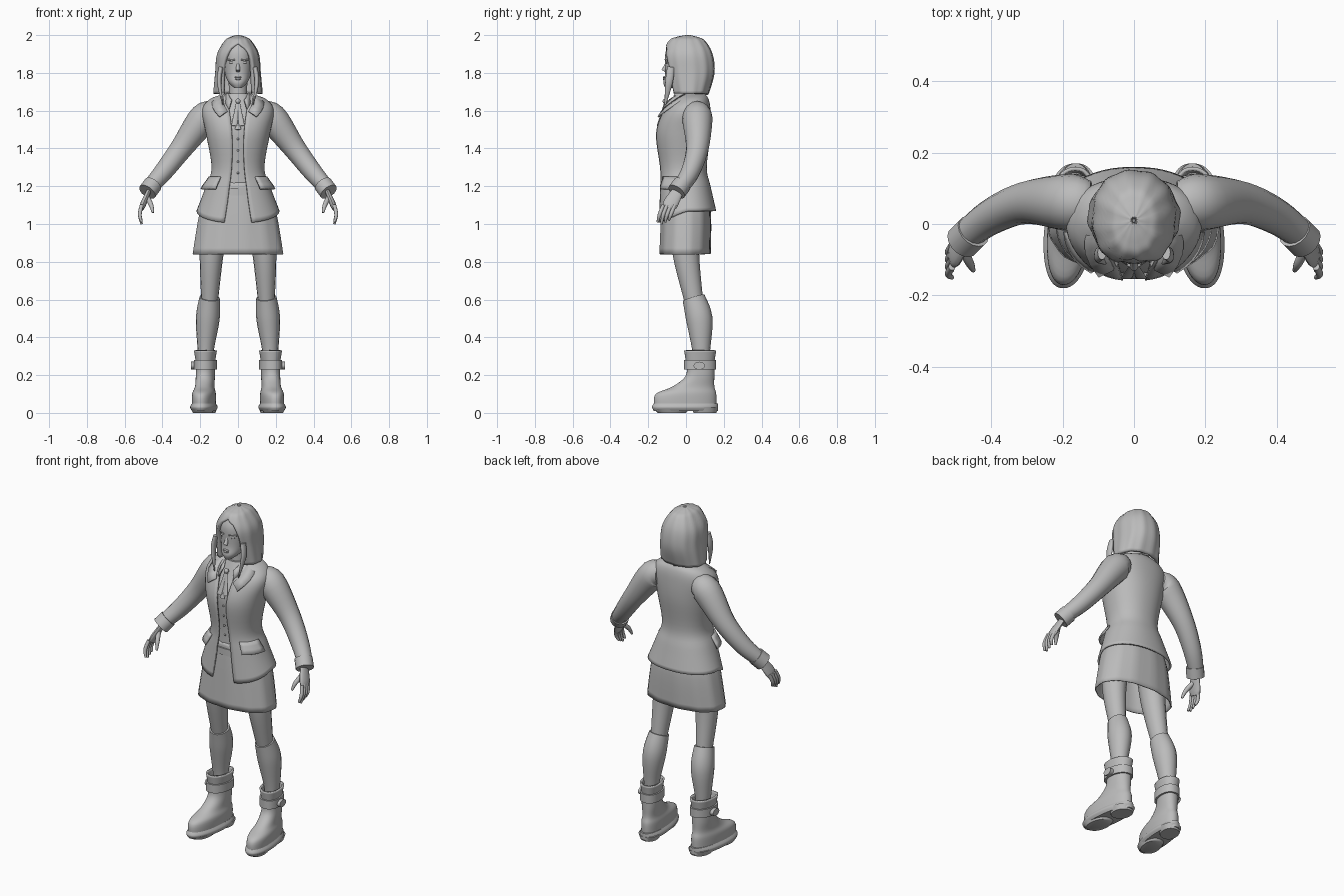
import bpy, bmesh, math
from mathutils import Vector, Matrix

if "Cube" in bpy.data.objects:
    bpy.data.objects.remove(bpy.data.objects["Cube"])

grey = bpy.data.materials.new("plain grey")
grey.use_nodes = True
grey.diffuse_color = (.5, .5, .5, 1)
grey.node_tree.nodes["Principled BSDF"].inputs["Base Color"].default_value = grey.diffuse_color


def finish(name, bm, mirror=False, thick=0):
    """Turn a bmesh into a smooth shaded object; thin shells get thickness, solids get caps."""
    bmesh.ops.remove_doubles(bm, verts=bm.verts, dist=.0004)
    if not thick:
        bmesh.ops.holes_fill(bm, edges=[edge for edge in bm.edges if edge.is_boundary])
    bmesh.ops.recalc_face_normals(bm, faces=bm.faces)
    mesh = bpy.data.meshes.new(name)
    bm.to_mesh(mesh)
    bm.free()
    mesh.materials.append(grey)
    part = bpy.data.objects.new(name, mesh)
    bpy.context.collection.objects.link(part)
    if mirror:
        part.modifiers.new("Mirror", 'MIRROR')
    if thick:
        solidify = part.modifiers.new("Solidify", 'SOLIDIFY')
        solidify.thickness = thick
    bpy.ops.object.select_all(action='DESELECT')
    part.select_set(True)
    bpy.context.view_layer.objects.active = part
    bpy.ops.object.shade_smooth_by_angle(angle=math.radians(50))


def loft(name, rows, **options):
    """Skin a list of equally long rows of points."""
    bm = bmesh.new()
    grid = [[bm.verts.new(point) for point in row] for row in rows]
    for low, high in zip(grid, grid[1:]):
        for i in range(len(low) - 1):
            bm.faces.new((low[i], low[i + 1], high[i + 1], high[i]))
    finish(name, bm, **options)


def smooth(keys, steps=5):
    """Run a smooth curve through the key vectors."""
    keys = [Vector(key) for key in keys]
    path = []
    for i in range(len(keys) - 1):
        start, end = keys[i], keys[i + 1]
        before, after = keys[max(i - 1, 0)], keys[min(i + 2, len(keys) - 1)]
        leave, arrive = start + (end - before) / 6, end - (after - start) / 6
        for k in range(steps):
            t = k / steps
            middle = leave.lerp(arrive, t)
            first, last = start.lerp(leave, t).lerp(middle, t), middle.lerp(arrive.lerp(end, t), t)
            path.append(first.lerp(last, t))
    return path + [keys[-1]]


def signed_power(value, power=.9):
    return math.copysign(abs(value) ** power, value)


def section_point(section, angle, offset=0):
    """Point on a level section (height, half width, front, back); angle zero faces forward."""
    height, half_width, front, back = section
    x = (half_width + offset) * signed_power(math.sin(angle))
    depth = (back - front) / 2 + offset
    return Vector((x, (front + back) / 2 - depth * signed_power(math.cos(angle)), height))


def body(name, keys, gap=None, drop=None, wave=0, folds=12, shift=0, toe_out=0, **options):
    """Loft level sections; gap opens the front and drop lowers it, both by height."""
    rows = []
    for section in smooth(keys):
        height, half_width = section[:2]
        opening = gap(height) / half_width if gap else 0
        edge = math.asin(min(1, opening) ** (1 / .9))
        row = []
        for i in range(49):
            angle = edge + (math.tau - 2 * edge) * i / 48
            point = section_point(section, angle, wave * math.sin(folds * angle))
            point.x += shift + toe_out * point.y
            if drop:
                point.z -= drop(height) * max(0, math.cos(angle))
            row.append(point)
        rows.append(row)
    loft(name, rows, **options)


def tube(name, keys, flat=1, **options):
    """Oval tube along keys (x, y, z, radius); flat scales it across its depth."""
    path = smooth(keys)
    rows = []
    for i, key in enumerate(path):
        centre, radius = key.xyz, key.w
        along = (path[min(i + 1, len(path) - 1)].xyz - path[max(i - 1, 0)].xyz).normalized()
        depth = Vector((0, 1, 0))
        depth = (depth - along * depth.dot(along)).normalized()
        across = along.cross(depth) * flat
        angles = [math.tau * k / 16 for k in range(17)]
        rows.append([centre + radius * (depth * math.cos(a) + across * math.sin(a)) for a in angles])
    loft(name, rows, **options)


def ellipsoid(name, location, size, mirror=False):
    bm = bmesh.new()
    bmesh.ops.create_uvsphere(bm, u_segments=14, v_segments=8, radius=1)
    bm.transform(Matrix.LocRotScale(Vector(location), None, Vector(size)))
    finish(name, bm, mirror=mirror)


def collar(name, *edges):
    """Pointed collar between two edges given as (reach, back, front, top, fall)."""
    rows = []
    for reach, back, front, top, fall in edges:
        steps = [i / 8 for i in range(9)]
        rows.append([Vector((reach * math.sin(t * math.pi * .75), back + (front - back) * t,
                             top - fall * t * t)) for t in steps])
    loft(name, rows, mirror=True, thick=.008)


# Head and face
body("head", [(1.72, .02, -.11, -.06), (1.75, .05, -.12, .01), (1.8, .07, -.11, .07),
              (1.9, .08, -.11, .1), (1.95, .06, -.09, .09)])
tube("nose", [(0, -.1, 1.86, .006), (0, -.11, 1.83, .01), (0, -.12, 1.81, .012)])
ellipsoid("upper_lip", (0, -.115, 1.777), (.02, .008, .005))
ellipsoid("lower_lip", (0, -.115, 1.768), (.018, .008, .006))
ellipsoid("eyes", (.033, -.1, 1.855), (.015, .007, .007), mirror=True)
tube("eyebrows", [(.015, -.11, 1.87), (.035, -.105, 1.88), (.055, -.09, 1.87)][:3] and
     [(.015, -.11, 1.87, .004), (.055, -.09, 1.87, .004)], mirror=True)
tube("neck", [(0, .01, 1.6, .07), (0, 0, 1.66, .05), (0, 0, 1.78, .05)])


# Bobbed hair with an arched opening for the face
def face_arch(height):
    rise = max(0, height - 1.8) / .15
    return .08 * math.sqrt(max(0, 1 - rise * rise))


body("hair", [(1.69, .13, -.08, .12), (1.8, .12, -.11, .15), (1.9, .11, -.12, .14),
              (1.97, .07, -.09, .1), (1.99, .04, -.05, .06), (2, .01, 0, .02)],
     gap=face_arch, wave=.002, thick=.02)
tube("front_hair_locks", [(.09, -.08, 1.83, .02), (.1, -.09, 1.75, .02), (.08, -.11, 1.63, .004)],
     flat=.6, mirror=True)

# Blouse with collar, neck ruffle and buttons
body("blouse", [(1.15, .15, -.12, .09), (1.3, .11, -.12, .08), (1.5, .14, -.14, .1),
                (1.6, .13, -.1, .1), (1.69, .06, -.06, .07)])
collar("blouse_collar", (.05, .07, -.09, 1.71, .05), (.07, .08, -.12, 1.69, .08))
ellipsoid("ruffle_knot", (0, -.11, 1.65), (.014, .014, .014))
for name, spread in (("ruffle_middle", 0), ("ruffle_sides", .02)):
    tube(name, [(0, -.11, 1.65, .003), (spread, -.15, 1.5 + spread, .005)], flat=3, mirror=spread > 0)
for i in range(4):
    ellipsoid("blouse_button", (0, -.14 + .005 * i, 1.45 - .06 * i), (.006, .005, .006))

# Jacket, open and longer at the front
jacket = [(1.07, .22, -.15, .16), (1.2, .17, -.14, .13), (1.3, .14, -.14, .11), (1.48, .17, -.16, .13),
          (1.6, .19, -.12, .13), (1.66, .15, -.06, .12), (1.69, .07, -.03, .1)]
body("jacket", jacket, gap=lambda z: .03 + .4 * (z - 1.4) ** 2, drop=lambda z: max(0, 1.2 - z) / 2, thick=.01)
collar("jacket_collar", (.08, .09, -.13, 1.71, .11), (.14, .12, -.15, 1.69, .12))

# Pocket flaps wrapped over the jacket and standing off at the lower edge
flap_rows = []
for k in range(4):
    height = 1.19 + .02 * k
    section = min(smooth(jacket, 20), key=lambda s: abs(s[0] - height))
    flap_rows.append([section_point(section, math.radians(35 + 10 * i), .025 - .006 * k) for i in range(6)])
loft("pocket_flaps", flap_rows, mirror=True, thick=.01)

# Sleeves and cuffs
tube("sleeves", [(.12, .06, 1.58, .06), (.18, .06, 1.56, .08), (.3, .06, 1.4, .06),
                 (.4, .02, 1.27, .05), (.48, -.04, 1.18, .04)], mirror=True)
tube("cuffs", [(.45, -.02, 1.21, .05), (.48, -.05, 1.17, .05)], mirror=True)

# Hands
tube("palms", [(.47, -.04, 1.18, .03), (.5, -.08, 1.11, .04), (.51, -.09, 1.08, .03)], flat=.4, mirror=True)
for i, name in enumerate(("index_fingers", "middle_fingers", "ring_fingers", "little_fingers")):
    y, tip = -.12 + .02 * i, 1 + .01 * abs(i - 1)
    tube(name, [(.51, y, 1.1, .01), (.52, y - .02, 1.05, .01), (.51, y - .03, tip, .006)], mirror=True)
tube("thumbs", [(.48, -.07, 1.14, .014), (.46, -.11, 1.1, .012), (.45, -.13, 1.06, .006)], mirror=True)

# Skirt with waistband
body("skirt", [(.84, .24, -.14, .13), (1.07, .2, -.13, .13), (1.22, .14, -.12, .09)], wave=.002, thick=.006)
body("waistband", [(1.15, .16, -.13, .09), (1.19, .14, -.13, .09)])

# Legs and long socks
tube("thighs", [(.12, 0, 1, .08), (.14, 0, .84, .07), (.15, .04, .6, .05)], flat=.9, mirror=True)
tube("socks", [(.15, .04, .61, .06), (.16, .07, .5, .07), (.17, .08, .35, .05), (.17, .08, .27, .04)],
     flat=.9, mirror=True)


# Boots, toes turned slightly out
def boot_part(name, *keys, **options):
    body(name, keys, shift=.18, toe_out=-.1, mirror=True, **options)


boot_part("boots", (.04, .06, -.17, .16), (.1, .06, -.16, .16), (.14, .05, -.07, .15),
          (.2, .05, 0, .15), (.29, .05, 0, .15))
boot_part("boot_cuffs", (.27, .05, 0, .15), (.33, .06, -.01, .16), thick=.01)
boot_part("boot_straps", (.23, .06, -.01, .16), (.28, .06, -.01, .16))
tube("strap_buckles", [(.22, .07, .25, .03), (.25, .07, .25, .03)], flat=.7, mirror=True)
boot_part("soles", (.01, .06, -.17, .17), (.03, .07, -.18, .17), (.05, .06, -.17, .17))
boot_part("heels", (0, .05, .04, .16), (.03, .06, .03, .17))
boot_part("fore_soles", (0, .05, -.15, 0), (.02, .06, -.17, .02))
